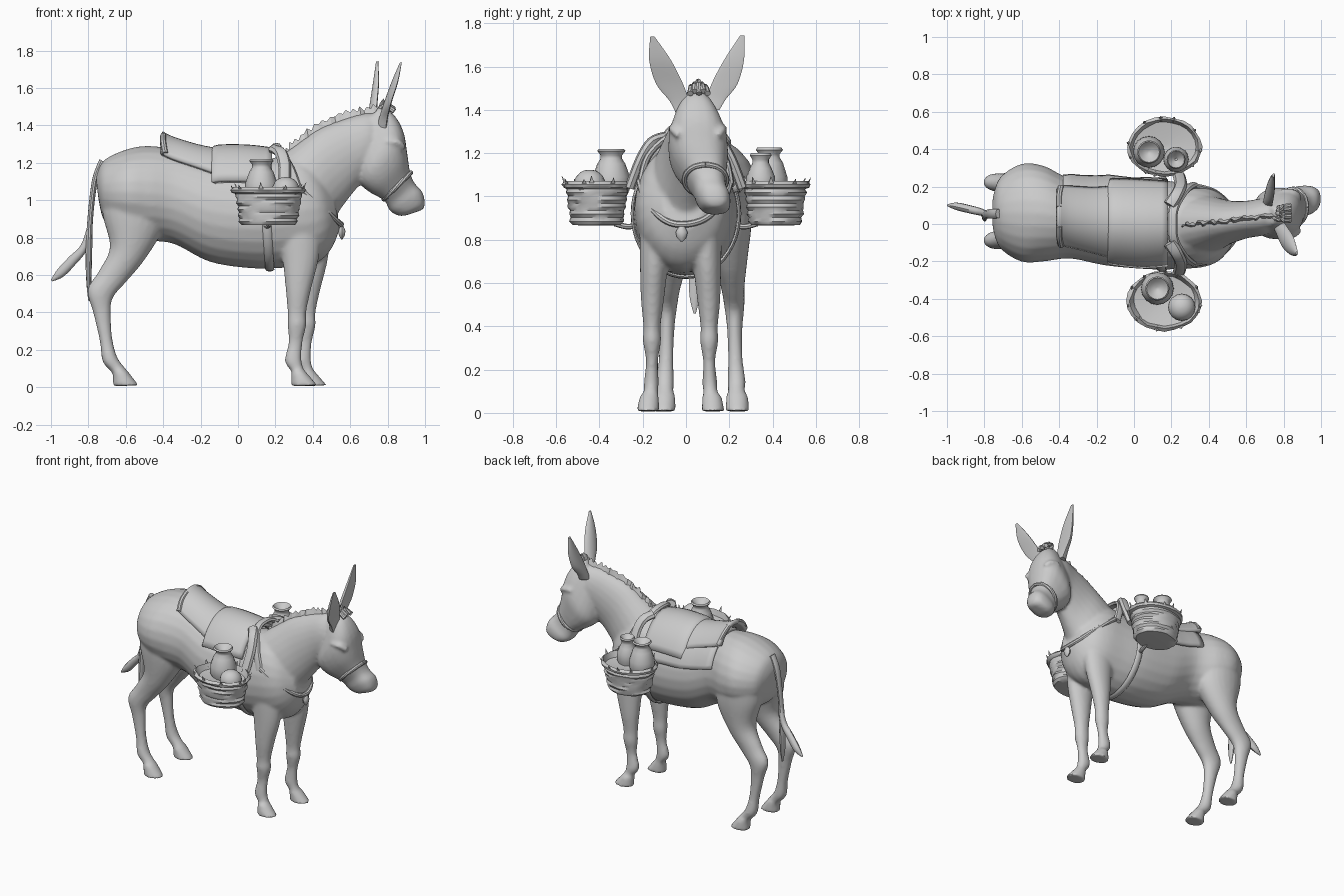
import bpy, bmesh, math, random
from mathutils import Vector

random.seed(4)
MAT = bpy.data.materials.new("plain_grey")
MAT.diffuse_color = (0.6, 0.6, 0.6, 1)


def finish(name, bm, angle=40):
    bmesh.ops.recalc_face_normals(bm, faces=bm.faces)
    me = bpy.data.meshes.new(name)
    bm.to_mesh(me)
    bm.free()
    ob = bpy.data.objects.new(name, me)
    bpy.context.collection.objects.link(ob)
    me.materials.append(MAT)
    select(ob)
    bpy.ops.object.shade_smooth_by_angle(angle=math.radians(angle))
    return ob


def select(*obs):
    bpy.ops.object.select_all(action='DESELECT')
    for o in obs:
        o.select_set(True)
    bpy.context.view_layer.objects.active = obs[0]


def spline(keys, steps):
    """Catmull-Rom interpolation of tuples"""
    out = []
    for i in range(len(keys) - 1):
        p = [keys[max(0, min(len(keys) - 1, i + k))] for k in (-1, 0, 1, 2)]
        for s in range(steps):
            t = s / steps
            out.append(tuple(0.5 * (2 * b + (c - a) * t + (2 * a - 5 * b + 4 * c - d) * t * t
                                    + (3 * b - a - 3 * c + d) * t ** 3) for a, b, c, d in zip(*p)))
    return out + [keys[-1]]


def skin(bm, rings, closed=True, caps=True):
    vs = [[bm.verts.new(p) for p in r] for r in rings]
    n = len(vs[0])
    for a, b in zip(vs, vs[1:]):
        for i in range(n if closed else n - 1):
            j = (i + 1) % n
            bm.faces.new((a[i], a[j], b[j], b[i]))
    if caps:
        bm.faces.new(vs[0])
        bm.faces.new(vs[-1])


def loft(name, keys, steps=5, sides=24, scoop=1.0, power=1.0):
    """keys: (x, z) of one edge, (x, z) of the opposite edge, y centre, half width"""
    rings = []
    for tx, tz, bx, bz, yc, hw in spline(keys, steps):
        r = []
        for k in range(sides):
            a = 2 * math.pi * k / sides
            c, d = (math.copysign(abs(v) ** power, v) for v in (math.cos(a), math.sin(a)))
            c *= (scoop if c > 0 else 1) / 2
            r.append(((tx + bx) / 2 + c * (tx - bx), yc + hw * d, (tz + bz) / 2 + c * (tz - bz)))
        rings.append(r)
    bm = bmesh.new()
    skin(bm, rings)
    return finish(name, bm)


def lathe(name, centre, profile, sx=1.0, sy=1.0, sides=16, rough=0.0):
    bm = bmesh.new()
    skin(bm, [[(centre[0] + sx * r * q * math.cos(2 * math.pi * k / sides),
                centre[1] + sy * r * q * math.sin(2 * math.pi * k / sides), z)
               for k in range(sides) for q in [1 + random.uniform(-rough, rough)]] for r, z in profile])
    return finish(name, bm)


def tube(name, pts, r, steps=5, flat=1.0):
    """strap or rope along a smooth path"""
    path = [Vector(p) for p in spline(pts, steps)]
    rings = []
    for i, p in enumerate(path):
        t = (path[min(i + 1, len(path) - 1)] - path[max(i - 1, 0)]).normalized()
        u = t.cross(Vector((1, 0, 0)))
        u = u.normalized() if u.length > 0.1 else Vector((0, 1, 0))
        v = t.cross(u)
        rings.append([p + r * (flat * math.cos(a) * u + math.sin(a) * v)
                      for a in (2 * math.pi * k / 8 for k in range(8))])
    bm = bmesh.new()
    skin(bm, rings)
    return finish(name, bm)


def drape(name, keys, a0, a1, thick, wave=0.0):
    """cloth over the back; keys: x, y centre, half width, top z, mid z"""
    rings = []
    for i, (x, yc, hw, zt, zm) in enumerate(spline(keys, 3)):
        r = []
        for k in range(17):
            a = math.radians(a0 + (a1 - a0) * k / 16)
            w = 1 + wave * math.sin(i * 1.9) * abs(math.sin(a))
            r.append((x, yc + hw * w * math.sin(a), zm + (zt - zm) * math.cos(a)))
        rings.append(r)
    bm = bmesh.new()
    skin(bm, rings, closed=False, caps=False)
    ob = finish(name, bm)
    m = ob.modifiers.new("thickness", 'SOLIDIFY')
    m.thickness = thick
    m.offset = 0
    return ob


# animal: torso, neck, head and legs blended into one skin
parts = [loft("body", [
    (-.76, 1.12, -.745, 1.0, .06, .09), (-.72, 1.21, -.71, .88, .06, .19), (-.6, 1.27, -.6, .82, .06, .262),
    (-.48, 1.29, -.48, .785, .055, .255), (-.34, 1.27, -.34, .765, .03, .215), (-.15, 1.215, -.15, .67, .012, .234),
    (.08, 1.205, .08, .635, 0, .242), (.25, 1.24, .27, .64, -.01, .23), (.34, 1.24, .42, .665, -.012, .216),
    (.42, 1.18, .5, .74, -.012, .178), (.5, 1.08, .545, .85, -.01, .095)])]
parts.append(loft("neck", [
    (.22, 1.23, .48, .8, -.01, .18), (.33, 1.31, .53, .92, 0, .145), (.44, 1.385, .585, 1.0, .01, .115),
    (.57, 1.435, .65, 1.08, .025, .1), (.68, 1.465, .72, 1.15, .04, .1), (.75, 1.46, .78, 1.2, .05, .08)]))
parts.append(loft("head", [
    (.76, 1.505, .62, 1.32, .045, .055), (.835, 1.455, .63, 1.2, .05, .105), (.885, 1.365, .645, 1.1, .055, .137),
    (.905, 1.25, .70, 1.045, .065, .125), (.92, 1.15, .78, 1.0, .09, .092), (.945, 1.09, .80, .965, .11, .078),
    (.985, 1.045, .82, .935, .125, .08), (1.0, .985, .87, .915, .135, .065), (.99, .95, .92, .925, .137, .03)],
    power=.8))
for s in (-1, 1):
    hind = [(-.4, 1.0, -.72, 1.1, .12, .12), (-.4, .85, -.725, .93, .122, .115), (-.5, .68, -.685, .75, .135, .082),
            (-.6, .56, -.745, .62, .147, .056), (-.67, .475, -.805, .52, .155, .047),
            (-.68, .38, -.775, .4, .157, .036), (-.67, .25, -.74, .25, .16, .034),
            (-.645, .16, -.725, .14, .165, .042), (-.61, .11, -.685, .09, .165, .04),
            (-.585, .08, -.67, .07, .168, .05), (-.53, .01, -.67, .005, .17, .055)]
    parts.append(loft("hind_leg", [k[:4] + (.068 + s * k[4], k[5]) for k in hind]))
    fore = [(.45, .85, .2, .85, .11, .08), (.43, .68, .235, .7, .122, .066), (.39, .52, .255, .52, .13, .053),
            (.365, .4, .265, .4, .132, .04), (.365, .33, .265, .33, .132, .042), (.345, .24, .27, .24, .132, .028),
            (.34, .15, .25, .14, .135, .034), (.35, .1, .285, .085, .138, .034), (.365, .08, .285, .07, .145, .044),
            (.425, .01, .285, .005, .15, .053)]
    dx = .025 * (s + 1)
    parts.append(loft("fore_leg", [(k[0] + dx, k[1], k[2] + dx, k[3], -.025 + s * k[4], k[5]) for k in fore]))
    # brow ridge over each eye
    parts.append(tube("brow", [(.79, .055 + s * .118, 1.31), (.85, .055 + s * .115, 1.31),
                               (.885, .058 + s * .09, 1.28)], .018))
select(*parts)
bpy.ops.object.join()
animal = bpy.context.object
animal.name = "animal_skin"
m = animal.modifiers.new("blend", 'REMESH')
m.mode = 'VOXEL'
m.voxel_size = .011
m.use_smooth_shade = True
m = animal.modifiers.new("relax", 'SMOOTH')
m.factor = .5
m.iterations = 6

# ears: scooped leaves opening forward
loft("ear_right", [
    (.84, 1.38, .74, 1.38, -.005, .04), (.84, 1.44, .755, 1.44, -.03, .045), (.855, 1.52, .78, 1.52, -.076, .062),
    (.885, 1.63, .82, 1.63, -.12, .05), (.885, 1.74, .865, 1.735, -.155, .01)], scoop=.1)
loft("ear_left", [
    (.79, 1.40, .69, 1.40, .115, .04), (.78, 1.45, .695, 1.45, .14, .045), (.78, 1.52, .705, 1.52, .178, .06),
    (.78, 1.63, .722, 1.63, .222, .046), (.76, 1.745, .738, 1.74, .26, .01)], scoop=.1)

# bristly mane and forelock
line = [(.26, -.005, 1.235), (.33, 0, 1.30), (.44, .01, 1.375), (.57, .025, 1.43), (.68, .04, 1.46), (.78, .05, 1.47)]
rings = []
for i, (x, y, z) in enumerate(spline(line, 6)):
    h = (.04 if i % 2 else .025) + random.uniform(-.008, .008)
    rings.append([(x, y - .022, z - .03), (x - .3 * h, y + random.uniform(-.012, .012), z + h), (x, y + .022, z - .03)])
bm = bmesh.new()
skin(bm, rings)
finish("mane", bm, 20)
for i in range(5):
    tube("forelock", [(.75 + .008 * i, .03 + .014 * i, 1.47), (.78, .025 + .016 * i, 1.53 - .012 * abs(i - 2)),
                      (.835, .02 + .02 * i, 1.475 + .01 * (i % 2))], .014, 3)

# tail with a hanging strand and a swept tuft
loft("tail", [(-.71, 1.2, -.74, 1.22, .055, .025), (-.75, 1.1, -.78, 1.11, .055, .027),
              (-.775, .9, -.805, .9, .052, .022), (-.78, .7, -.815, .7, .045, .028),
              (-.785, .55, -.81, .55, .04, .026), (-.79, .46, -.80, .46, .04, .006)], sides=10)
loft("tail_tuft", [(-.78, .87, -.80, .88, .055, .015), (-.805, .74, -.84, .76, .065, .02),
                   (-.87, .655, -.90, .70, .08, .022), (-.935, .59, -.965, .63, .095, .02),
                   (-.995, .565, -1.0, .575, .1, .005)], sides=10)

# saddle pad, rear saddle and side cloth
drape("saddle_pad", [(-.13, .01, .24, 1.265, .92), (-.1, .01, .25, 1.28, .92), (.05, 0, .256, 1.28, .92),
                     (.18, 0, .245, 1.265, .92)], -60, 62, .035)
drape("saddle_rear", [(-.41, .045, .19, 1.355, 1.08), (-.35, .04, .195, 1.325, 1.05), (-.22, .02, .21, 1.285, 1.0),
                      (-.12, .01, .232, 1.265, .94)], -52, 52, .03)
drape("side_cloth", [(-.38, .045, .22, 1.29, 1.0), (-.2, .025, .24, 1.25, .95), (0, .005, .25, 1.235, .92),
                     (.18, 0, .245, 1.245, .92)], -20, 72, .02, .02)
for s in (-1, 1):
    tube("cantle_roll", [(-.4, .04 + s * .05, 1.345), (-.4, .04 + s * .11, 1.31), (-.39, .04 + s * .155, 1.25)], .016)

# girth strap around the barrel
girth = [(.15 - .02 * math.cos(a), .246 * math.sin(a), .92 + .292 * math.cos(a))
         for a in (2 * math.pi * k / 16 for k in range(17))]
tube("girth_strap", girth, .024, 3, .4)

# withers yoke, breast collar, noseband and basket ropes
tube("withers_yoke", [(.32, -.212, 1.05), (.27, -.178, 1.18), (.215, -.09, 1.27), (.205, 0, 1.29),
                      (.215, .09, 1.27), (.27, .178, 1.18), (.32, .209, 1.05)], .027, 5, .6)
tube("breast_collar", [(.32, -.215, 1.07), (.43, -.187, .98), (.522, -.105, .895), (.552, -.02, .87),
                       (.522, .085, .895), (.43, .172, .98), (.32, .205, 1.07)], .015)
lathe("collar_pendant", (.555, -.02), [(.004, .79), (.022, .81), (.028, .835), (.014, .86), (.004, .87)], .7, 1, 8)
tube("noseband", [(.852 + .072 * math.cos(a), .09 + .098 * math.sin(a), 1.076 + .071 * math.cos(a))
                  for a in (2 * math.pi * k / 12 for k in range(13))], .013, 2)
for s in (-1, 1):
    tube("basket_rope", [(.19, s * .1, 1.275), (.23, s * .16, 1.25), (.25, s * .21, 1.17), (.24, s * .26, 1.04)], .034, 4, .7)
    tube("basket_tie", [(.14, s * .22, .87), (.16, s * .27, .86), (.17, s * .33, .875)], .013)

# woven baskets with ragged rims
for s in (-1, 1):
    c = (.163, s * .412)
    wall = [(.09, .866), (.14, .868)]
    for i in range(5):
        wall += [(.156 + .006 * i, .885 + .033 * i), (.151 + .006 * i, .902 + .033 * i)]
    wall += [(.193, 1.04), (.2, 1.055), (.184, 1.07), (.165, 1.03), (.02, 1.01)]
    lathe("basket", c, wall, 1, .8, 24, .03)
    bm = bmesh.new()
    for i in range(11):
        a = 2 * math.pi * (i + random.uniform(-.35, .35)) / 11
        p = Vector((c[0] + .188 * math.cos(a), c[1] + .15 * math.sin(a), 1.045))
        t = Vector((-math.sin(a), math.cos(a), 0)) * .018
        o = Vector((math.cos(a), math.sin(a), 0))
        tip = p + o * .015 + Vector((0, 0, random.uniform(.03, .05)))
        skin(bm, [[p - t, p + t, p - o * .016], [tip + q for q in (t * .1, -t * .1, o * .002)]])
    finish("rim_twigs", bm, 20)


# pots carried in the baskets
def jug(name, x, y, r, top):
    lathe(name, (x, y), [(r * .7, .98), (r, 1.04), (r * .98, 1.09), (r * .74, top - .07), (r * .56, top - .045),
                         (r * .56, top - .03), (r * .74, top - .01), (r * .66, top), (r * .45, top - .02),
                         (r * .1, top - .04)])


jug("tall_jug_right", .125, -.345, .088, 1.22)
jug("tall_jug_left", .225, .345, .068, 1.2)
jug("wide_jug_left", .08, .385, .085, 1.225)
lathe("round_pot_right", (.255, -.445),
      [(.005 + .068 * math.sin(math.pi * i / 10), 1.055 - .068 * math.cos(math.pi * i / 10)) for i in range(11)])
